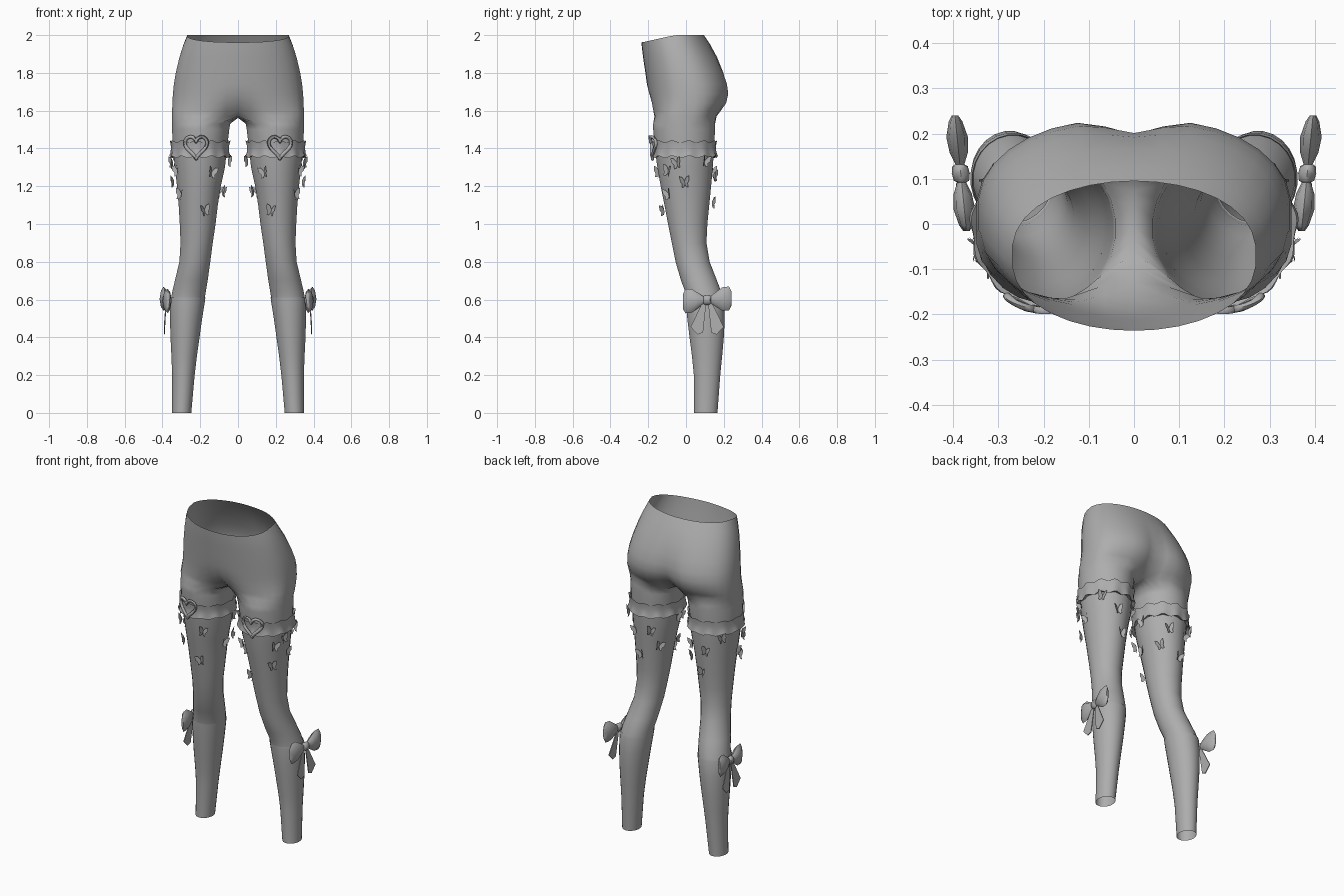
import bpy, bmesh, math
from mathutils import Vector

if "Cube" in bpy.data.objects:
    bpy.data.objects.remove(bpy.data.objects["Cube"])

grey = bpy.data.materials.new("plain_grey")
grey.diffuse_color = (0.42, 0.42, 0.42, 1)
grey.use_nodes = True
grey.node_tree.nodes["Principled BSDF"].inputs["Base Color"].default_value = grey.diffuse_color


def make(name, verts, faces, angle=50):
    """Mesh object mirrored across x = 0."""
    me = bpy.data.meshes.new(name)
    me.from_pydata([tuple(v) for v in verts], [], faces)
    bm = bmesh.new()
    bm.from_mesh(me)
    bmesh.ops.recalc_face_normals(bm, faces=bm.faces)
    bm.to_mesh(me)
    bm.free()
    me.materials.append(grey)
    ob = bpy.data.objects.new(name, me)
    bpy.context.collection.objects.link(ob)
    mod = ob.modifiers.new("mirror", 'MIRROR')
    mod.merge_threshold = 0.0005
    bpy.ops.object.select_all(action='DESELECT')
    ob.select_set(True)
    bpy.context.view_layer.objects.active = ob
    bpy.ops.object.shade_smooth_by_angle(angle=math.radians(angle))
    return ob


def loft(rings, loop=False, caps=False):
    """Closed rings joined in order."""
    n = len(rings[0])
    verts = [p for r in rings for p in r]
    faces = []
    for j in range(len(rings) if loop else len(rings) - 1):
        k = (j + 1) % len(rings)
        for i in range(n):
            m = (i + 1) % n
            faces.append((j * n + i, j * n + m, k * n + m, k * n + i))
    if caps:
        faces += [tuple(range(n)), tuple(range(len(verts) - n, len(verts)))]
    return verts, faces


# Leg outline: height, inner x, outer x, front y, back y
LEG = [(1.50, .045, .350, -.175, .155), (1.40, .057, .347, -.166, .150),
       (1.30, .068, .335, -.153, .143), (1.20, .090, .324, -.135, .134),
       (1.10, .106, .315, -.115, .124), (1.00, .118, .309, -.096, .114),
       (0.90, .133, .305, -.076, .109), (0.80, .146, .311, -.056, .126),
       (0.70, .160, .335, -.027, .165), (0.64, .170, .349, -.004, .188),
       (0.60, .177, .358, .001, .198), (0.50, .191, .359, .008, .204),
       (0.40, .205, .356, .020, .199), (0.30, .219, .351, .033, .190),
       (0.20, .231, .347, .043, .180), (0.00, .249, .347, .045, .165)]
N, M = 24, 17          # points round a leg, segments of the outer arc


def section(z):
    for p, q in zip(LEG, LEG[1:]):
        if q[0] <= z <= p[0]:
            f = (p[0] - z) / (p[0] - q[0])
            return [a + (b - a) * f for a, b in zip(p, q)]
    return LEG[0]


def leg_point(a, z, off=0.0):
    _, xi, xo, yf, yb = section(z)
    return Vector(((xi + xo) / 2 + ((xo - xi) / 2 + off) * math.sin(a),
                   (yf + yb) / 2 - ((yb - yf) / 2 + off) * math.cos(a), z))


def leg_ring(z, off=0.0):
    step = 2 * math.pi / N
    return [leg_point(math.pi / 2 + (i - M / 2) * step, z, off) for i in range(N)]


# Pelvis: height, half width, front y, back y, front dip, back dip, squareness
PELVIS = [(2.00, .270, -.236, .095, 0, 0, .85), (1.95, .290, -.233, .128, 0, 0, .88),
          (1.88, .312, -.227, .172, 0, .006, .88), (1.80, .331, -.215, .210, 0, .018, .85),
          (1.74, .341, -.207, .231, 0, .030, .82), (1.69, .346, -.200, .238, .006, .040, .80),
          (1.64, .349, -.192, .226, .025, .050, .75), (1.60, .350, -.185, .197, .055, .060, .68),
          (1.57, .350, -.180, .174, .090, .075, .62)]
verts, faces = [], []
for z, w, yf, yb, df, db, e in PELVIS:
    mid, d = (yf + yb) / 2, (yb - yf) / 2
    for i in range(M + 1):
        t = math.pi * i / M
        c = math.cos(t)
        x = 0.0 if i in (0, M) else w * math.sin(t)
        y = mid - d * math.copysign(abs(c) ** e, c)
        dip = math.exp(-(x / .075) ** 2)
        y += df * dip if c > 0 else -db * dip
        zz = z
        if z > 1.9:                       # the waist drops at the front
            zz -= (.038 if z > 1.99 else .02) * max(0, min(1, (-.06 - y) / .17))
        verts.append((x, y, zz))
rows = len(PELVIS)
for j in range(rows - 1):
    for i in range(M):
        a = j * (M + 1) + i
        faces.append((a, a + 1, a + M + 2, a + M + 1))
# Crotch bridge closes the last arc into a full leg ring
last = (rows - 1) * (M + 1)
y0, y1 = verts[last][1], verts[last + M][1]
for k in range(1, N - M):
    f = k / (N - M)
    verts.append((0, y1 + (y0 - y1) * f, 1.57 - .008 * math.sin(math.pi * f)))
prev = last
for z in [1.53, 1.50, 1.45, 1.40] + [r[0] for r in LEG[2:10]] + [.59]:
    start = len(verts)
    ring = leg_ring(z)
    if z > 1.5:
        ring = [Vector((p.x if p.x > .1 else p.x * .9, p.y, z)) for p in ring]
    verts += ring
    for i in range(N):
        m = (i + 1) % N
        faces.append((prev + i, prev + m, start + m, start + i))
    prev = start
make("hips_and_thighs", verts, faces, 70)

# Stocking with a slightly raised top edge
make("lower_stocking", *loft([leg_ring(.60, -.002), leg_ring(.612, .003), leg_ring(.595, .004)]
                             + [leg_ring(r[0], .002) for r in LEG[11:]]), 40)


# Wavy garter frill round each thigh
def frill_ring(z, off, wave, amp):
    ring = []
    for i in range(72):
        a = 2 * math.pi * i / 72
        s = math.sin(12 * a)
        ring.append(leg_point(a, z + wave * s, off + amp * s))
    return ring


make("garter_frill", *loft([frill_ring(1.425, 0, .004, 0), frill_ring(1.437, .010, .006, .003),
                            frill_ring(1.405, .007, .002, .001), frill_ring(1.375, .012, .003, .002),
                            frill_ring(1.355, .019, .006, .004), frill_ring(1.362, .0, .004, 0)]), 45)

# Heart outline on the front of the garter
path = []
for i in range(36):
    t = 2 * math.pi * i / 36
    hx = 16 * math.sin(t) ** 3
    hz = 13 * math.cos(t) - 5 * math.cos(2 * t) - 2 * math.cos(3 * t) - math.cos(4 * t)
    x, z = .222 + hx * .0037, 1.413 + hz * .0041
    _, xi, xo, _, _ = section(z)
    s = max(-.95, min(.95, (x - (xi + xo) / 2) / ((xo - xi) / 2)))
    path.append(Vector((x, leg_point(math.asin(s), z, .02).y, z)))
rings = []
for i, p in enumerate(path):
    side = (path[(i + 1) % 36] - path[i - 1]).normalized().cross(Vector((0, 1, 0))).normalized()
    rings.append([p + .009 * (side * math.cos(k * math.pi / 3)
                              + Vector((0, 1, 0)) * math.sin(k * math.pi / 3)) for k in range(6)])
make("garter_heart", *loft(rings, loop=True), 60)

# Butterflies round the thigh: angle from the front, height, tilt
WING = [(0, .008, 0), (.012, .028, .010), (.030, .034, .020), (.027, .006, .018),
        (.018, -.006, .012), (.020, -.026, .014), (.008, -.024, .006), (0, -.012, 0)]
verts, faces = [], []
for deg, z, tilt in [(-27, 1.27, .2), (55, 1.28, -.2), (48, 1.155, .2), (-18, 1.07, -.2),
                     (-80, 1.17, .3), (-97, 1.33, -.1), (88, 1.22, .1), (130, 1.33, -.2),
                     (165, 1.25, .2), (205, 1.27, -.2), (180, 1.11, .2), (228, 1.17, -.3),
                     (75, 1.32, .2)]:
    a = math.radians(deg)
    centre = leg_point(a, z, .012)
    out = Vector((math.sin(a), -math.cos(a), 0))
    along = Vector((math.cos(a), math.sin(a), 0))
    up = Vector((0, 0, 1))
    u = along * math.cos(tilt) + up * math.sin(tilt)
    v = up * math.cos(tilt) - along * math.sin(tilt)
    for sgn in (-1, 1):
        start = len(verts)
        verts += [centre + u * sgn * px * .85 + v * pz + out * po for px, pz, po in WING]
        faces.append(tuple(range(start, start + len(WING))))
make("butterflies", verts, faces, 20)

# Bow at the outside of each knee: y offset, half height, half depth
LOOP = [(-.128, .040, .007), (-.115, .064, .015), (-.08, .062, .024), (-.045, .038, .020),
        (-.020, .020, .010), (-.016, .024, .017), (0, .027, .020)]
LOOP += [(-y, h, d) for y, h, d in reversed(LOOP[:-1])]
rings = []
for y, h, d in LOOP:
    rings.append([(.383 + y * .1 + d * math.cos(k * math.pi / 4), .112 + y,
                   .598 + y * .06 + h * math.sin(k * math.pi / 4)) for k in range(8)])
make("bow_loops", *loft(rings, caps=True), 50)

# Two bow tails with notched ends
verts, faces = [], []
for s in (-1, 1):
    start = len(verts)
    for x in (.388, .393):
        verts += [(x - .01, .112 + s * .004, .59), (x - .01, .112 + s * .022, .59),
                  (x, .112 + s * .088, .455), (x, .112 + s * .050, .415),
                  (x, .112 + s * .022, .425)]
    faces += [tuple(range(start, start + 5)), tuple(range(start + 5, start + 10))]
    faces += [(start + i, start + (i + 1) % 5, start + 5 + (i + 1) % 5, start + 5 + i)
              for i in range(5)]
make("bow_tails", verts, faces, 30)
